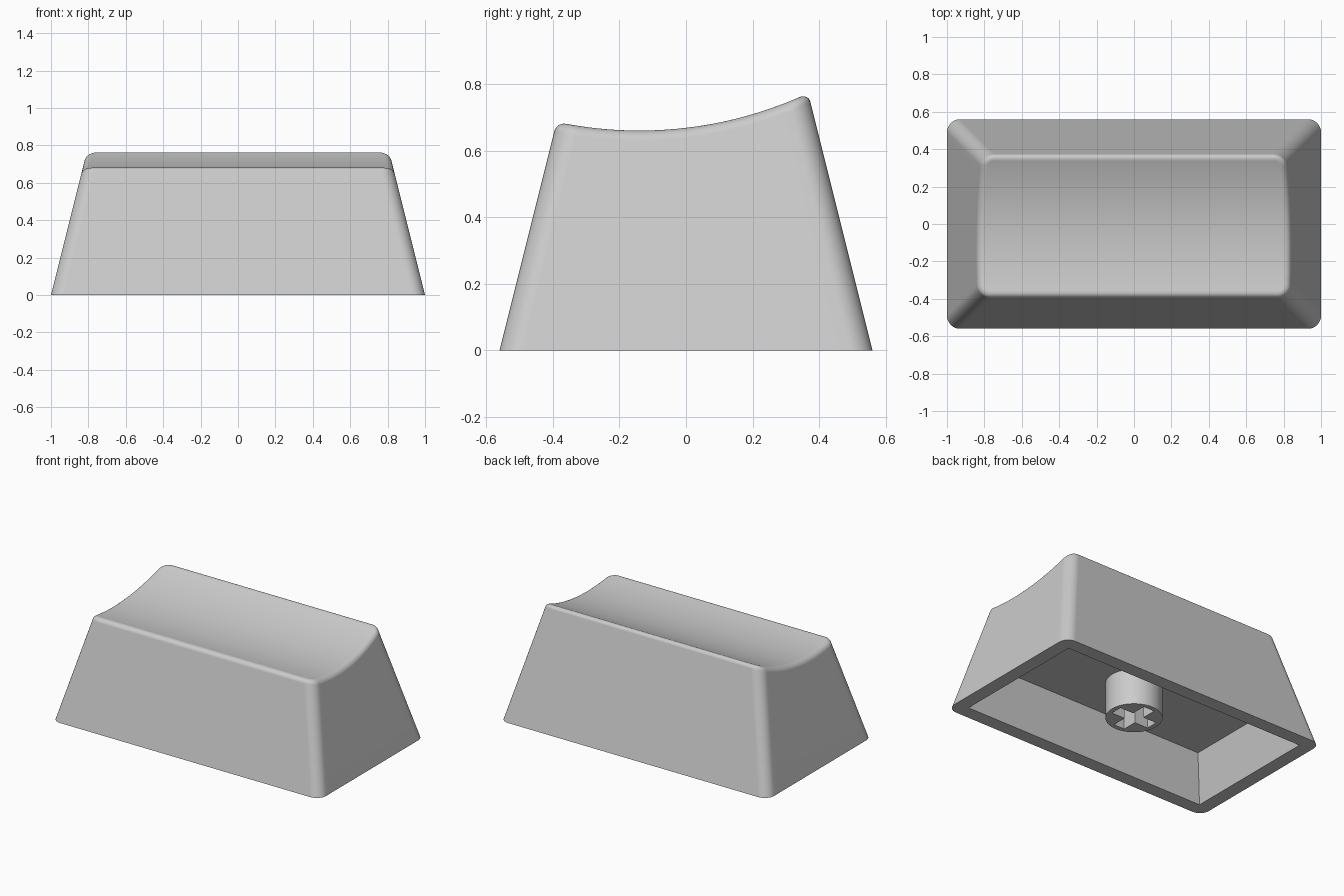
import bpy
import bmesh
from math import sin, cos, atan, sqrt, pi

cube = bpy.data.objects.get("Cube")
if cube:
    bpy.data.objects.remove(cube, do_unlink=True)

HALF_X, HALF_Y = 1.0, 0.56      # footprint
TAPER = 0.25                    # inward lean per unit of height
CORNER, RIM = 0.07, 0.04        # rounding radii
CEILING = 0.3                   # underside of the top
DISH_Y, DISH_Z, DISH_R = -0.14, 0.66, 1.2

plastic = bpy.data.materials.new("grey plastic")
grey = (0.6, 0.6, 0.6, 1)
plastic.diffuse_color = grey
plastic.use_nodes = True
plastic.node_tree.nodes["Principled BSDF"].inputs["Base Color"].default_value = grey


def finish(bm, name):
    bmesh.ops.recalc_face_normals(bm, faces=bm.faces)
    mesh = bpy.data.meshes.new(name)
    bm.to_mesh(mesh)
    bm.free()
    mesh.materials.append(plastic)
    obj = bpy.data.objects.new(name, mesh)
    bpy.context.collection.objects.link(obj)
    bpy.ops.object.select_all(action='DESELECT')
    obj.select_set(True)
    bpy.context.view_layer.objects.active = obj
    bpy.ops.object.shade_smooth_by_angle(angle=pi / 6)
    return obj


def add_loop(bm, points):
    return [bm.verts.new(p) for p in points]


def bridge(bm, a, b):
    n = len(a)
    for i in range(n):
        j = (i + 1) % n
        bm.faces.new((a[i], a[j], b[j], b[i]))


def fill_between(bm, *loops):
    """Flat downward face bounded by an outer and an inner loop."""
    edges = [bm.edges.get((l[i - 1], l[i])) for l in loops for i in range(len(l))]
    bmesh.ops.triangle_fill(bm, use_beauty=True, edges=edges, normal=(0, 0, -1))


def dish(y):
    return DISH_Z + DISH_R - sqrt(DISH_R ** 2 - (y - DISH_Y) ** 2)


# Half outline, front to back: (position along the side, corner angle)
ARC, SIDE = 8, 28
outline = [(-1, pi / 2 * (i / ARC - 1)) for i in range(ARC + 1)]
outline += [(2 * i / SIDE - 1, 0) for i in range(1, SIDE)]
outline += [(1, pi / 2 * i / ARC) for i in range(ARC + 1)]


def rounded_point(s, angle, z, inset):
    r = CORNER - inset
    x = HALF_X - TAPER * z - CORNER + r * cos(angle)
    y = s * (HALF_Y - TAPER * z - CORNER) + r * sin(angle)
    return x, y


def rim_point(s, angle, a):
    """Point on the rounded rim, at angle a of its fillet."""
    inset = RIM * (sqrt(1 + TAPER ** 2) - cos(a))
    z = DISH_Z
    for _ in range(20):
        x, y = rounded_point(s, angle, z, inset)
        z = dish(y) - RIM
    return x, y, z + RIM * sin(a)


def mirrored(points):
    return points + [(-x, y, z) for x, y, z in reversed(points)]


# Cap shell: tapered walls, rounded rim and scooped top
bm = bmesh.new()
base = add_loop(bm, mirrored([(*rounded_point(s, t, 0, 0), 0) for s, t in outline]))
ring, STEPS, lean = base, 7, atan(TAPER)
for k in range(STEPS + 1):
    a = lean + (pi / 2 - lean) * k / STEPS
    upper = add_loop(bm, mirrored([rim_point(s, t, a) for s, t in outline]))
    bridge(bm, ring, upper)
    ring = upper
for i in range(len(outline) - 1):
    bm.faces.new((ring[i], ring[i + 1], ring[-2 - i], ring[-1 - i]))

# Hollow underside with sharp corners
def rectangle(hx, hy, z):
    return [(hx, -hy, z), (hx, hy, z), (-hx, hy, z), (-hx, -hy, z)]


WALL, SHRINK = 0.092, TAPER * CEILING
mouth = add_loop(bm, rectangle(HALF_X - WALL, HALF_Y - WALL, 0))
roof = add_loop(bm, rectangle(HALF_X - WALL - SHRINK, HALF_Y - WALL - SHRINK, CEILING))
bridge(bm, mouth, roof)
bm.faces.new(roof)
fill_between(bm, base, mouth)
cap = finish(bm, "cap_shell")
weighted = cap.modifiers.new("even shading", 'WEIGHTED_NORMAL')
weighted.keep_sharp = True

# Mounting stem with a cross-shaped socket
STEM_R, STEM_Z, ARM, SLOT = 0.172, 0.06, 0.14, 0.04
N = 48
circle = [(STEM_R * cos(2 * pi * i / N), STEM_R * sin(2 * pi * i / N)) for i in range(N)]
cross = []
for c, s in ((1, 0), (0, 1), (-1, 0), (0, -1)):
    for u, v in ((ARM, -SLOT), (ARM, SLOT), (SLOT, SLOT)):
        cross.append((c * u - s * v, s * u + c * v))
bm = bmesh.new()
lower = []
for shape in (circle, cross):
    bottom = add_loop(bm, [(x, y, STEM_Z) for x, y in shape])
    top = add_loop(bm, [(x, y, CEILING) for x, y in shape])
    bridge(bm, bottom, top)
    lower.append(bottom)
fill_between(bm, *lower)
finish(bm, "stem")
